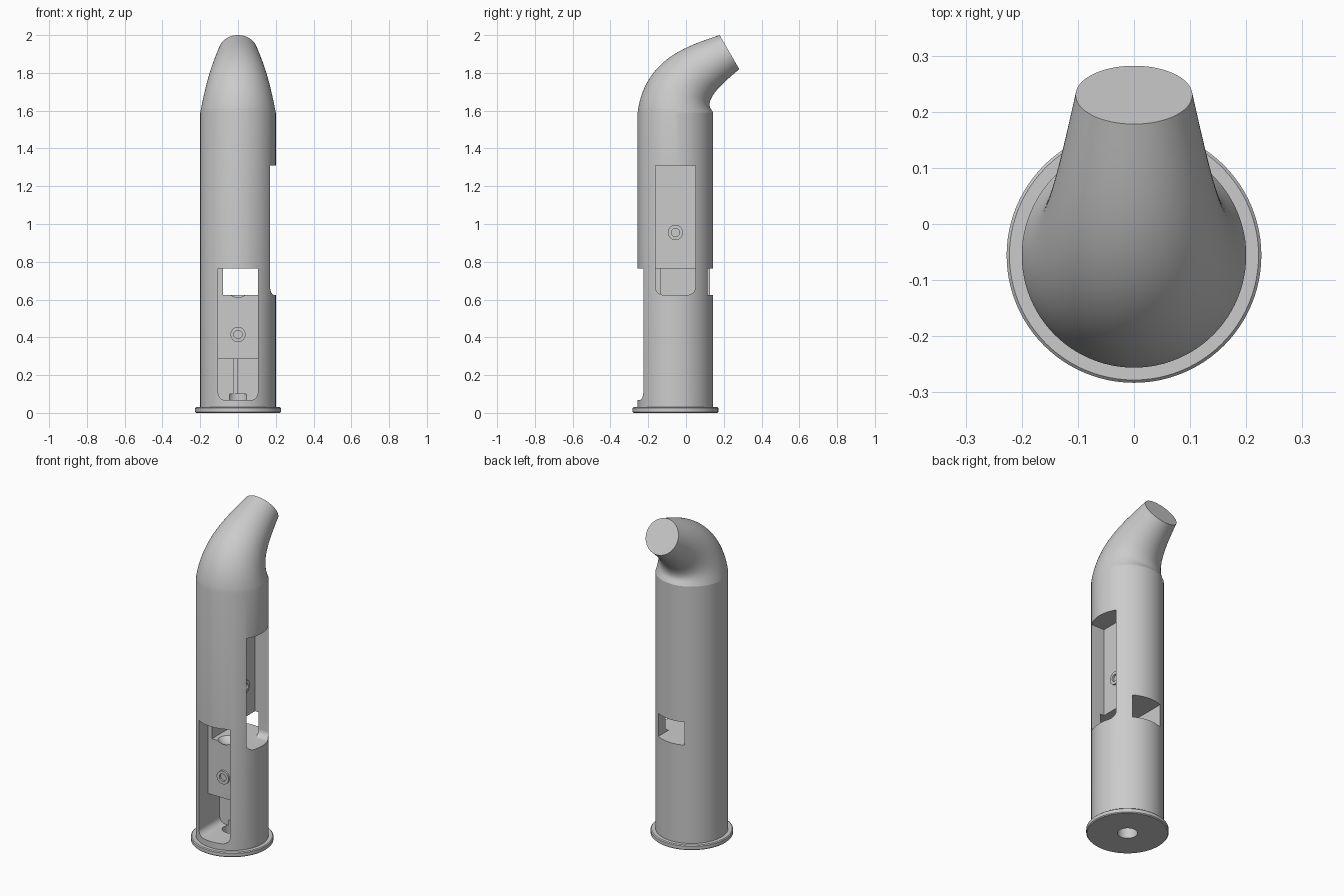
import bpy, bmesh, math
from mathutils import Vector, Matrix

cube = bpy.data.objects.get("Cube")
if cube:
    bpy.data.objects.remove(cube)

AXIS = -0.056        # y of the tube axis
HALF = 0.105         # half width of the windows
FACE = 0.08          # distance of mounting faces from the axis
SEG = 96

grey = bpy.data.materials.new("light_grey")
grey.use_nodes = True
grey.diffuse_color = (0.6, 0.6, 0.6, 1)
grey.node_tree.nodes["Principled BSDF"].inputs["Base Color"].default_value = (0.6, 0.6, 0.6, 1)


def make(name, bm):
    bmesh.ops.recalc_face_normals(bm, faces=bm.faces)
    mesh = bpy.data.meshes.new(name)
    bm.to_mesh(mesh)
    bm.free()
    mesh.materials.append(grey)
    ob = bpy.data.objects.new(name, mesh)
    bpy.context.collection.objects.link(ob)
    return ob


def skin(name, rings, cap=True):
    """Bridge matching loops of points into a solid."""
    bm = bmesh.new()
    loops = [[bm.verts.new(p) for p in ring] for ring in rings]
    n = len(loops[0])
    pairs = list(zip(loops, loops[1:])) + ([] if cap else [(loops[-1], loops[0])])
    for a, b in pairs:
        for i in range(n):
            j = (i + 1) % n
            bm.faces.new((a[i], a[j], b[j], b[i]))
    if cap:
        bm.faces.new(loops[0])
        bm.faces.new(loops[-1])
    return make(name, bm)


def circle(centre, radius, tangent):
    side = Vector((0, tangent.z, -tangent.y))
    return [centre + radius * (Vector((1, 0, 0)) * math.cos(t) + side * math.sin(t))
            for t in (2 * math.pi * i / SEG for i in range(SEG))]


# Flange, straight tube and tapered elbow as one solid
up = Vector((0, 0, 1))
rings = [circle(Vector((0, AXIS, z)), r, up) for r, z in
         ((0.222, 0), (0.227, 0.005), (0.227, 0.025), (0.222, 0.03), (0.2, 0.03), (0.2, 1.59))]
start, end = Vector((0, AXIS, 1.59)), Vector((0, 0.23, 1.91))
out = Vector((0, math.sin(math.pi / 3), 0.5))
m0, m1 = up * 0.5, out * 0.5
STEPS = 28
for k in range(1, STEPS + 1):
    t = k / STEPS
    p = ((2*t**3 - 3*t**2 + 1) * start + (t**3 - 2*t**2 + t) * m0
         + (3*t**2 - 2*t**3) * end + (t**3 - t**2) * m1)
    d = ((6*t**2 - 6*t) * (start - end) + (3*t**2 - 4*t + 1) * m0 + (3*t**2 - 2*t) * m1)
    rings.append(circle(p, 0.2 - 0.096 * t, d.normalized()))
body = skin("tube_body", rings)


def pocket(u0, u1, z0, z1, d0, d1, facing, fillet=0.0):
    """Box cutter, optionally with rounded lower corners."""
    outline = [(u1, z1), (u0, z1)]
    if fillet:
        for cu, a0 in ((u0 + fillet, math.pi), (u1 - fillet, 1.5 * math.pi)):
            for i in range(11):
                a = a0 + i * math.pi / 20
                outline.append((cu + fillet * math.cos(a), z0 + fillet + fillet * math.sin(a)))
    else:
        outline += [(u0, z0), (u1, z0)]
    if facing == "front":
        rows = [[Vector((u, AXIS + d, z)) for u, z in outline] for d in (d0, d1)]
    else:
        rows = [[Vector((d, AXIS + u, z)) for u, z in outline] for d in (d0, d1)]
    return skin("cutter", rows)


def bore():
    bm = bmesh.new()
    bmesh.ops.create_cone(bm, cap_ends=True, segments=48, radius1=0.055, radius2=0.055,
                          depth=0.2, matrix=Matrix.Translation((0, AXIS, 0)))
    return make("cutter", bm)


def dimple():
    bm = bmesh.new()
    bmesh.ops.create_uvsphere(bm, u_segments=48, v_segments=24, radius=0.075,
                              matrix=Matrix.Translation((0, AXIS - 0.04, 0.675)))
    return make("cutter", bm)


cutters = [
    # front window: mounting recess, deep lower chamber, thin groove
    pocket(-HALF, HALF, 0.067, 0.765, -0.3, -FACE, "front", 0.04),
    pocket(-HALF, HALF, 0.067, 0.285, -0.3, 0.03, "front", 0.04),
    pocket(-0.025, -0.005, 0.067, 0.285, -0.1, 0.045, "front"),
    # slot through to the back
    pocket(-FACE, HALF, 0.625, 0.765, -0.2, 0.3, "front"),
    # side window: mounting recess and deep lower chamber
    pocket(-HALF, HALF, 0.625, 1.31, FACE, 0.3, "side", 0.04),
    pocket(-HALF, HALF, 0.625, 0.765, -FACE, 0.3, "side", 0.04),
    bore(),
    dimple(),
]
bpy.context.view_layer.objects.active = body
for cutter in cutters:
    cutter.hide_render = True
    mod = body.modifiers.new("cut", "BOOLEAN")
    mod.operation = "DIFFERENCE"
    mod.solver = "EXACT"
    mod.object = cutter
    bpy.ops.object.modifier_apply(modifier=mod.name)
    bpy.data.objects.remove(cutter)


# Ring-shaped fasteners on the two mounting faces
def fastener(name, origin, facing):
    rows = []
    for r, d in ((0.04, -0.002), (0.04, 0.012), (0.022, 0.012), (0.022, -0.002)):
        row = []
        for i in range(40):
            a = 2 * math.pi * i / 40
            u, z = r * math.cos(a), r * math.sin(a)
            row.append(origin + (Vector((u, -d, z)) if facing == "front" else Vector((d, u, z))))
        rows.append(row)
    return skin(name, rows, cap=False)


parts = [
    body,
    fastener("front_fastener", Vector((0, AXIS - FACE, 0.415)), "front"),
    fastener("side_fastener", Vector((FACE, AXIS, 0.955)), "side"),
]
bpy.ops.object.select_all(action="DESELECT")
for ob in parts:
    ob.select_set(True)
bpy.context.view_layer.objects.active = body
bpy.ops.object.shade_smooth_by_angle(angle=math.radians(11))
